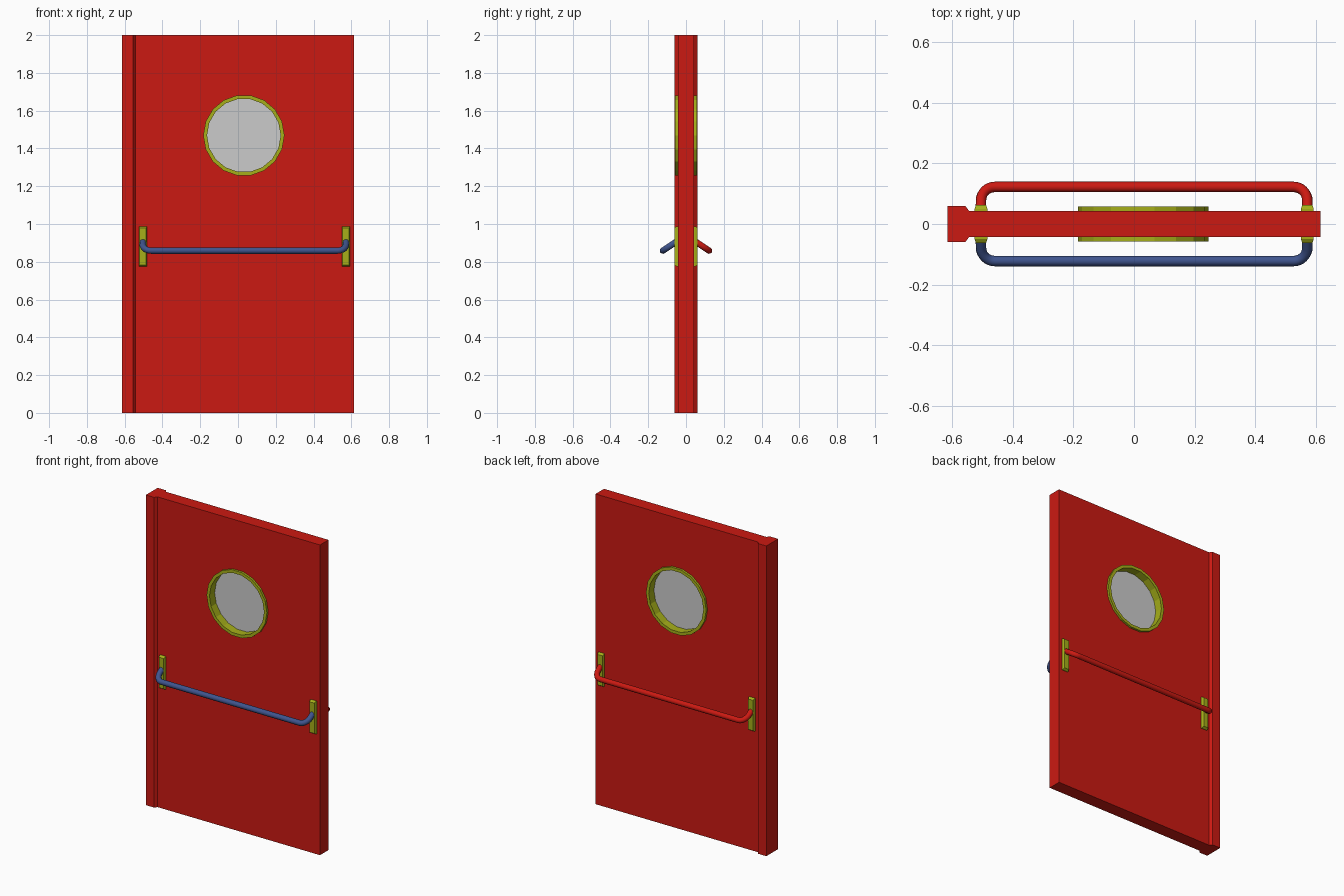
import bpy, bmesh
from math import sin, cos, pi

if "Cube" in bpy.data.objects:
    bpy.data.objects.remove(bpy.data.objects["Cube"])


def material(name, rgb):
    m = bpy.data.materials.new(name)
    m.diffuse_color = (*rgb, 1)
    m.use_nodes = True
    m.node_tree.nodes["Principled BSDF"].inputs["Base Color"].default_value = m.diffuse_color
    return m


RED = material("red", (0.6, 0.01, 0.006))
YELLOW = material("yellow", (0.38, 0.43, 0.01))
BLUE = material("blue", (0.05, 0.09, 0.27))


def loft(name, loops, mat=None, closed=False):
    """Skin a row of matching loops; close it into a ring or cap both ends."""
    bm = bmesh.new()
    rows = [[bm.verts.new(p) for p in loop] for loop in loops]
    n = len(rows[0])
    pairs = list(zip(rows, rows[1:]))
    if closed:
        pairs.append((rows[-1], rows[0]))
    else:
        bm.faces.new(rows[0])
        bm.faces.new(rows[-1])
    for a, b in pairs:
        for i in range(n):
            j = (i + 1) % n
            bm.faces.new((a[i], a[j], b[j], b[i]))
    bmesh.ops.recalc_face_normals(bm, faces=bm.faces)
    mesh = bpy.data.meshes.new(name)
    bm.to_mesh(mesh)
    bm.free()
    ob = bpy.data.objects.new(name, mesh)
    bpy.context.collection.objects.link(ob)
    if mat:
        mesh.materials.append(mat)
    return ob


def circle(r, y, n=18):
    return [(0.031 + r * cos(2 * pi * i / n), y, 1.469 + r * sin(2 * pi * i / n))
            for i in range(n)]


def plate_loop(x, y, w, h):
    return [(x + a * w, y, 0.882 + b * h) for a, b in ((-1, -1), (1, -1), (1, 1), (-1, 1))]


# door panel with thick hinge stile, as one plan profile
half = [(-0.615, -0.06), (-0.556, -0.06), (-0.543, -0.043), (0.615, -0.043)]
plan = half + [(x, -y) for x, y in reversed(half)]
door = loft("door_panel", [[(x, y, z) for x, y in plan] for z in (0, 2)], RED)

# round window opening
cutter = loft("window_cutter", [circle(0.205, -0.2), circle(0.205, 0.2)])
cutter.hide_render = True
cutter.hide_viewport = True
cut = door.modifiers.new("opening", 'BOOLEAN')
cut.operation = 'DIFFERENCE'
cut.solver = 'EXACT'
cut.object = cutter

# window frame and glass
loft("window_frame", [circle(0.215, -0.057), circle(0.215, 0.057),
                      circle(0.195, 0.057), circle(0.195, -0.057)], YELLOW, closed=True)
loft("window_glass", [circle(0.197, -0.004), circle(0.197, 0.004)])

# push bars and mounting plates on both faces
LEFT, RIGHT = -0.504, 0.571
BEND = 0.045
for side, face, mat in ((-1, "front", BLUE), (1, "back", RED)):
    for x, end in ((LEFT, "left"), (RIGHT, "right")):
        loft(f"{face}_plate_{end}", [plate_loop(x, side * 0.03, 0.021, 0.106),
                                     plate_loop(x, side * 0.05, 0.021, 0.106),
                                     plate_loop(x, side * 0.062, 0.017, 0.098)], YELLOW)

    # half path as (x, distance from door centre), then mirrored
    arc = [(LEFT + BEND - BEND * cos(t), 0.122 - BEND + BEND * sin(t))
           for t in (i * pi / 16 for i in range(9))]
    path = [(LEFT, 0.045)] + arc
    path += [(LEFT + RIGHT - x, y) for x, y in reversed(path)]
    curve = bpy.data.curves.new(f"{face}_push_bar", 'CURVE')
    curve.dimensions = '3D'
    curve.bevel_depth = 0.0172
    curve.bevel_resolution = 3
    curve.use_fill_caps = True
    spline = curve.splines.new('POLY')
    spline.points.add(len(path) - 1)
    for p, (x, y) in zip(spline.points, path):
        p.co = (x, side * y, 0.859 + 0.67 * (0.122 - y), 1)
    spline.use_smooth = True
    curve.materials.append(mat)
    bpy.context.collection.objects.link(bpy.data.objects.new(f"{face}_push_bar", curve))
